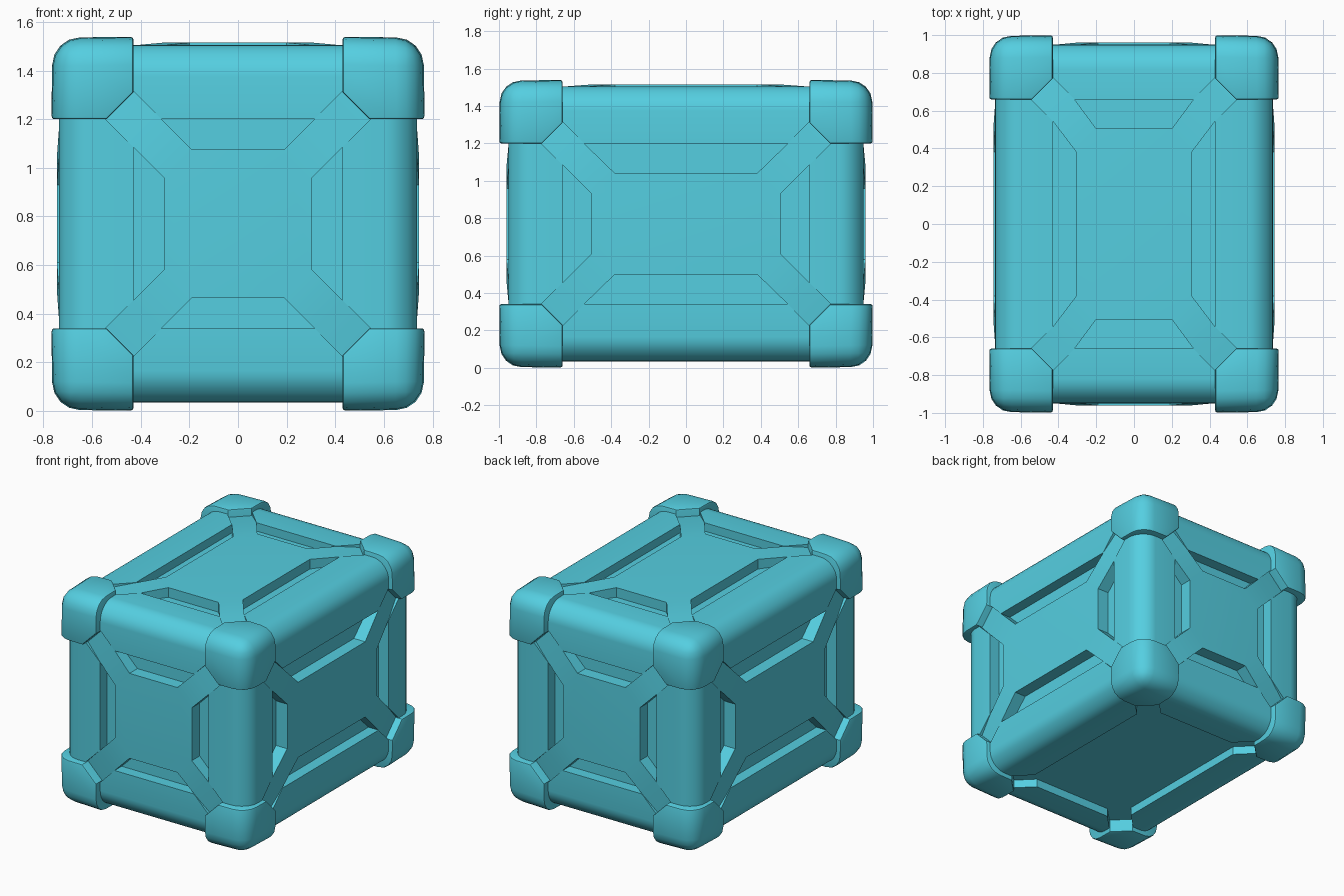
import bpy, bmesh, math
from mathutils import Vector
from itertools import product

if "Cube" in bpy.data.objects:
    bpy.data.objects.remove(bpy.data.objects["Cube"])

INNER = (0.43, 0.66, 0.43)      # half extents of the recessed panel area
BODY = (0.735, 0.95, 0.735)     # half extents at the edge beams
CAP = (0.768, 1.0, 0.77)        # half extents at the corner caps
DEPTH, ARM, CENTRE = (0.08, 0.08, 0.06), 0.115, Vector((0, 0, 0.77))
# groove widths and end slants for each face axis, along its two in-plane axes
GROOVE = (((0.155, 0.16), (0.165, 0.155)),
          ((0.125, 0.125), (0.125, 0.125)),
          ((0.125, 0.155), (0.115, 0.165)))

mat = bpy.data.materials.new("teal_paint")
mat.diffuse_color = (0.09, 0.62, 0.75, 1)
mat.use_nodes = True
mat.node_tree.nodes["Principled BSDF"].inputs["Base Color"].default_value = mat.diffuse_color


def finish(bm, name):
    bmesh.ops.recalc_face_normals(bm, faces=bm.faces[:])
    me = bpy.data.meshes.new(name)
    bm.to_mesh(me)
    bm.free()
    ob = bpy.data.objects.new(name, me)
    ob.location = CENTRE
    me.materials.append(mat)
    bpy.context.collection.objects.link(ob)
    bpy.ops.object.select_all(action='DESELECT')
    ob.select_set(True)
    bpy.context.view_layer.objects.active = ob
    bpy.ops.object.shade_smooth_by_angle(angle=math.radians(30))


def place(i, a, j, b, k, c):
    p = Vector((0, 0, 0))
    p[i], p[j], p[k] = a, b, c
    return p


# inner box forming the groove floors and the plain sunken underside
bm = bmesh.new()
bmesh.ops.create_cube(bm, size=2)
for v in bm.verts:
    v.co = Vector([c * (b - d) for c, b, d in zip(v.co, BODY, DEPTH)])
finish(bm, "core_box")

# face panels: raised octagon with four arms sloping down to the corners
bm = bmesh.new()
for k, s in product(range(3), (-1, 1)):
    if (k, s) == (2, -1):
        continue
    i, j = [a for a in range(3) if a != k]
    top, low = BODY[k] + 0.01 - 0.12, BODY[k] - 0.025 - 0.12
    A, B = INNER[i], INNER[j]
    (ti, tj), (ei, ej) = GROOVE[k]
    ring, arms = [], []
    for si, sj in ((1, 1), (-1, 1), (-1, -1), (1, -1)):
        def vert(a, b, h):
            return bm.verts.new(place(i, si * a, j, sj * b, k, s * h))
        p = vert(A - ti, B - ARM - ej, top)
        q = vert(A - ARM - ei, B - tj, top)
        p1, q1 = vert(A, B - ARM, (top * 2 + low) / 3), vert(A - ARM, B, (top * 2 + low) / 3)
        p2 = vert(A + 0.13, B - ARM + 0.13, low)
        q2 = vert(A - ARM + 0.13, B + 0.13, low)
        ring += [p, q] if si == sj else [q, p]
        arms += [(p, p1, q1, q), (p1, p2, q2, q1)]
    faces = [bm.faces.new(f) for f in [ring] + arms]
    bmesh.ops.recalc_face_normals(bm, faces=faces)
    new = bmesh.ops.extrude_face_region(bm, geom=faces, use_keep_orig=True)["geom"]
    bmesh.ops.translate(bm, verts=[g for g in new if isinstance(g, bmesh.types.BMVert)],
                        vec=place(i, 0, j, 0, k, s * 0.12))
finish(bm, "face_panels")

# edge beams: rounded outside, mitred at 45 degrees where the arms pass
bm = bmesh.new()
R, N = 0.13, 8
for k in range(3):
    i, j = [a for a in range(3) if a != k]
    wi, wj = BODY[i] - INNER[i], BODY[j] - INNER[j]
    arc = [(wi - R + R * math.sin(t * math.pi / 2 / N), wj - R + R * math.cos(t * math.pi / 2 / N))
           for t in range(N + 1)]
    prof = [(0, 0.15), (0, wj)] + arc + [(wi, 0), (0.15, 0), (0.15, 0.15)]
    n, mid = len(prof), 2 + N // 2
    for si, sj in product((-1, 1), repeat=2):
        ends = [[bm.verts.new(place(i, si * (INNER[i] + u), j, sj * (INNER[j] + v),
                                    k, sk * (INNER[k] - ARM + min(u, v)))) for u, v in prof]
                for sk in (-1, 1)]
        for a in range(n):
            b = (a + 1) % n
            bm.faces.new((ends[0][a], ends[0][b], ends[1][b], ends[1][a]))
        for e in ends:
            bm.faces.new(e[:mid + 1] + [e[-1]])
            bm.faces.new(e[mid:])
finish(bm, "edge_beams")

# corner caps: rounded outer edges, chamfered inner edges, softened rim
bm = bmesh.new()
for signs in product((-1, 1), repeat=3):
    cb = bmesh.new()
    bmesh.ops.create_cube(cb, size=2)
    for v in cb.verts:
        outer = [c > 0 for c in v.co]
        v.co = Vector([CAP[a] - 0.006 * (sum(outer) - 1) if outer[a] else INNER[a] for a in range(3)])
    for pick, off, seg in ((min, 0.11, 1), (max, 0.11, 4)):
        corner = pick(cb.verts, key=lambda v: sum(v.co))
        bmesh.ops.bevel(cb, geom=list(corner.link_edges), offset=off, segments=seg,
                        profile=0.5, affect='EDGES')
    rim = [e for e in cb.edges if e.is_manifold and e.calc_face_angle() > math.radians(50)]
    bmesh.ops.bevel(cb, geom=rim, offset=0.01, segments=2, profile=0.5, affect='EDGES')
    copy = {v: bm.verts.new([c * s for c, s in zip(v.co, signs)]) for v in cb.verts}
    for f in cb.faces:
        bm.faces.new([copy[v] for v in f.verts])
    cb.free()
finish(bm, "corner_caps")
